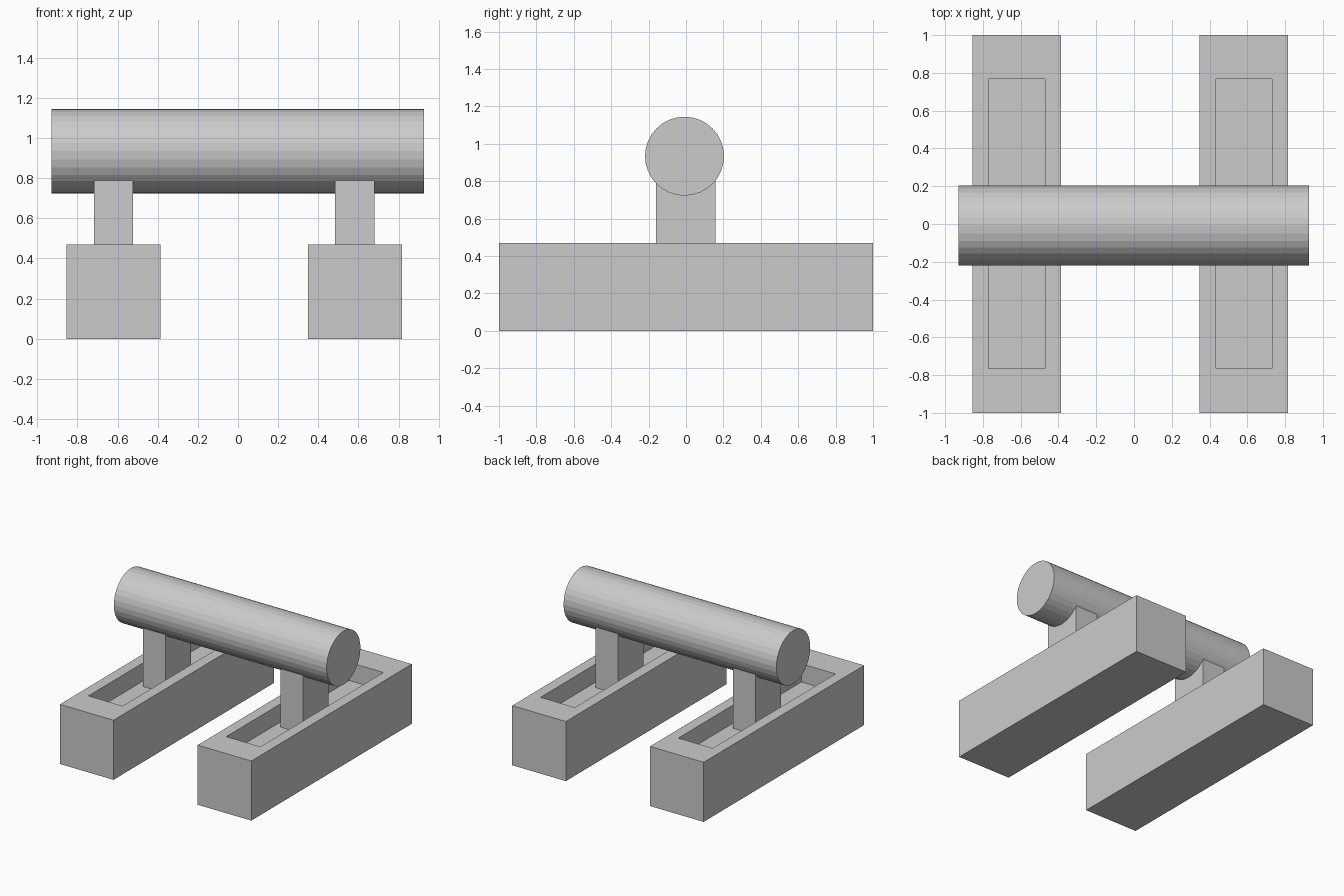
import bpy, bmesh
from math import pi
from mathutils import Matrix, Vector

cube = bpy.data.objects.get("Cube")
if cube:
    bpy.data.objects.remove(cube, do_unlink=True)

# Single flat grey
GREY = (0.6, 0.6, 0.6, 1)
grey = bpy.data.materials.new("plain grey")
grey.use_nodes = True
grey.diffuse_color = GREY
grey.node_tree.nodes["Principled BSDF"].inputs["Base Color"].default_value = GREY


def finish(name, bm):
    mesh = bpy.data.meshes.new(name)
    bm.to_mesh(mesh)
    bm.free()
    mesh.materials.append(grey)
    obj = bpy.data.objects.new(name, mesh)
    bpy.context.collection.objects.link(obj)
    return obj


def box(name, low, high):
    low, high = Vector(low), Vector(high)
    bm = bmesh.new()
    place = Matrix.Translation((low + high) / 2) @ Matrix.Diagonal((*(high - low), 1))
    bmesh.ops.create_cube(bm, size=1, matrix=place)
    return finish(name, bm)


BASE_TOP, FLOOR = 0.47, 0.327

for side, x in (("right", -0.62), ("left", 0.582)):
    # Base block with a shallow rectangular recess in its top
    base = box(side + "_base", (x - 0.234, -1, 0), (x + 0.234, 1, BASE_TOP))
    cutter = box(side + "_recess_cutter", (x - 0.149, -0.765, FLOOR), (x + 0.149, 0.768, 0.7))
    cutter.hide_render = True
    cutter.hide_set(True)
    recess = base.modifiers.new("recess", "BOOLEAN")
    recess.operation = "DIFFERENCE"
    recess.solver = "EXACT"
    recess.object = cutter
    # Post from the recess floor up into the roller
    box(side + "_post", (x - 0.098, -0.16, FLOOR), (x + 0.098, 0.157, 0.82))

# Faceted roller lying across both posts
bm = bmesh.new()
bmesh.ops.create_cone(bm, cap_ends=True, segments=32, radius1=0.211, radius2=0.211, depth=1.856,
                      matrix=Matrix.Translation((-0.002, -0.008, 0.934)) @ Matrix.Rotation(pi / 2, 4, "Y"))
finish("roller", bm)
